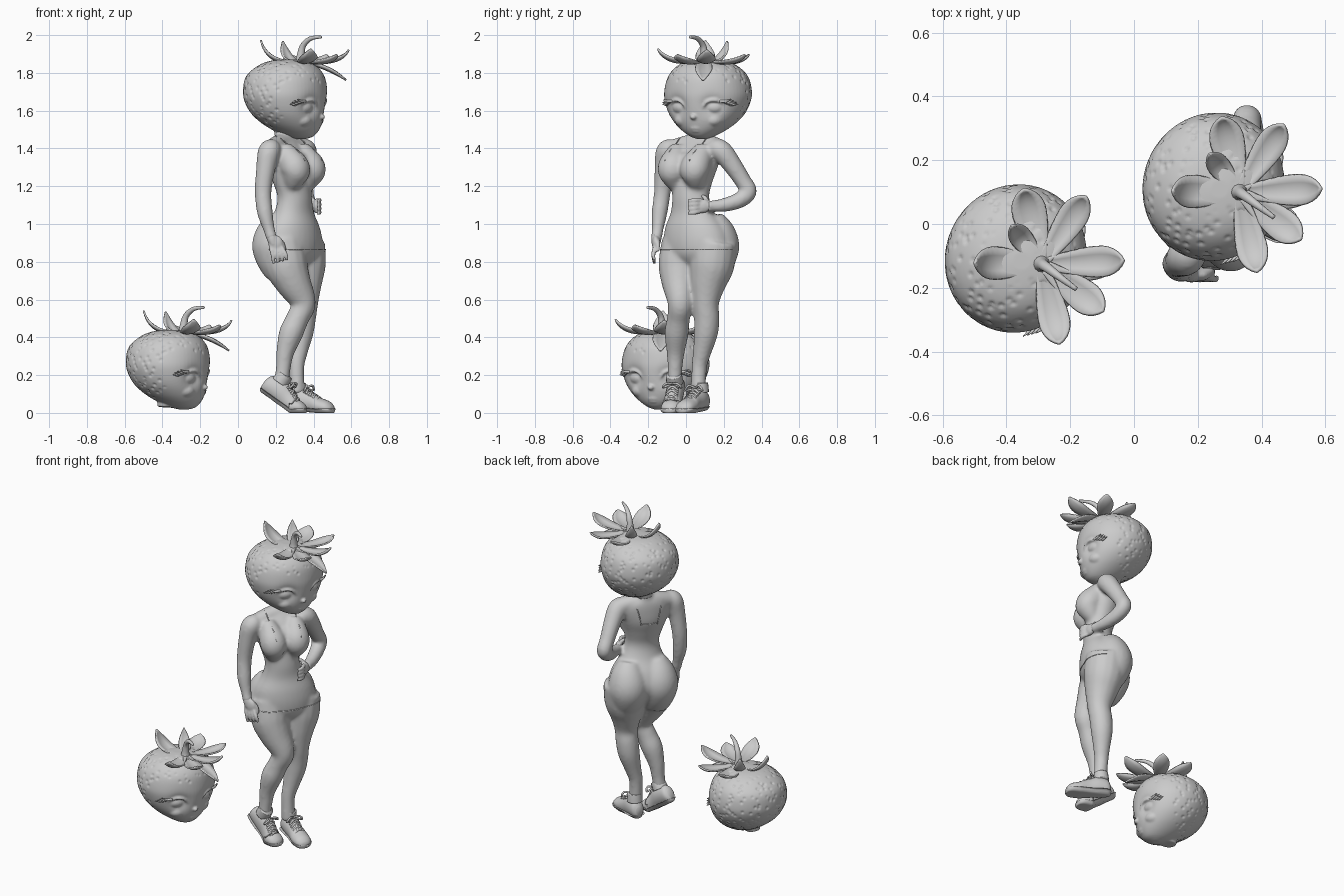
import bpy, bmesh, math, random
from mathutils import Vector, Matrix
from mathutils.bvhtree import BVHTree
from mathutils.kdtree import KDTree

random.seed(4)
if "Cube" in bpy.data.objects:
    bpy.data.objects.remove(bpy.data.objects["Cube"])

clay = bpy.data.materials.new("clay grey")
clay.use_nodes = True
clay.diffuse_color = (0.6, 0.6, 0.6, 1)
clay.node_tree.nodes["Principled BSDF"].inputs["Base Color"].default_value = (0.6, 0.6, 0.6, 1)


def frame(x, y, yaw):
    """Function mapping forward, left, up to world space."""
    m = Matrix.Translation((x, y, 0)) @ Matrix.Rotation(math.radians(yaw), 4, "Z")
    return lambda f, l, z: m @ Vector((f, l, z))


def spline(pts, n=5):
    """Catmull-Rom through tuples of any length."""
    p = [Vector(q) for q in pts]
    p = [p[0]] + p + [p[-1]]
    out = []
    for a, b, c, d in zip(p, p[1:], p[2:], p[3:]):
        for k in range(n):
            t = k / n
            out.append((b * 2 + (c - a) * t + (a * 2 - b * 5 + c * 4 - d) * t * t
                        + (b * 3 - a - c * 3 + d) * t ** 3) / 2)
    return out + [p[-1]]


def loft(bm, rings, sides=24):
    """Skin elliptical rings given as centre, axis, axis."""
    rows = []
    for c, a, b in rings:
        angles = [math.tau * k / sides for k in range(sides)]
        rows.append([bm.verts.new(c + a * math.cos(t) + b * math.sin(t)) for t in angles])
    for r, s in zip(rows, rows[1:]):
        for k in range(sides):
            j = (k + 1) % sides
            bm.faces.new((r[k], r[j], s[j], s[k]))
    bm.faces.new(rows[0])
    bm.faces.new(rows[-1])
    return [v for row in rows for v in row]


def limb(bm, pts, sides=16, n=5):
    path = spline(pts, n)
    rings = []
    for i, q in enumerate(path):
        t = (path[min(i + 1, len(path) - 1)] - path[max(i - 1, 0)]).to_3d()
        a = t.cross(Vector((1, 0.1, 0))).normalized()
        rings.append((q.to_3d(), a * q[3], t.normalized().cross(a) * q[3]))
    return loft(bm, rings, sides)


def ball(bm, centre, size, yaw=0):
    m = (Matrix.Translation(centre) @ Matrix.Rotation(math.radians(yaw), 4, "Z")
         @ Matrix.Diagonal((*size, 1)))
    bmesh.ops.create_uvsphere(bm, u_segments=24, v_segments=16, radius=1, matrix=m)


def finish(bm, name, voxel=0, smooth=6):
    bmesh.ops.recalc_face_normals(bm, faces=bm.faces)
    mesh = bpy.data.meshes.new(name)
    bm.to_mesh(mesh)
    bm.free()
    ob = bpy.data.objects.new(name, mesh)
    bpy.context.collection.objects.link(ob)
    if voxel:
        ob.modifiers.new("fuse", "REMESH").voxel_size = voxel
        soft = ob.modifiers.new("soften", "SMOOTH")
        soft.factor, soft.iterations = 0.5, smooth
        dg = bpy.context.evaluated_depsgraph_get()
        ob.data = bpy.data.meshes.new_from_object(ob.evaluated_get(dg))
        ob.modifiers.clear()
    ob.data.materials.clear()
    ob.data.materials.append(clay)
    for p in ob.data.polygons:
        p.use_smooth = True
    return ob


# Body: torso, bust, seat, legs and arms fused together
BODY_YAW = -35
turn = frame(0, 0, BODY_YAW)
bm = bmesh.new()
torso = [(.24, .085, 1.52, .045, .045), (.245, .08, 1.46, .048, .055), (.25, .07, 1.425, .065, .12),
         (.26, .055, 1.38, .085, .15), (.27, .04, 1.30, .098, .14), (.285, .03, 1.22, .09, .118),
         (.30, .025, 1.14, .084, .104), (.297, .035, 1.06, .094, .126), (.29, .05, .98, .126, .175),
         (.287, .06, .90, .14, .195), (.29, .06, .83, .125, .18), (.29, .06, .76, .07, .1)]
loft(bm, [(Vector(q[:3]), turn(q[3], 0, 0), turn(0, q[4], 0)) for q in spline(torso)], 32)
bust = [(.02, .085, 1.41, .04), (.055, .078, 1.35, .068), (.092, .072, 1.29, .079),
        (.08, .07, 1.24, .062), (.055, .066, 1.19, .035)]
seat = [(-.02, .08, 1.04, .06), (-.035, .09, .97, .1), (-.046, .094, .89, .119),
        (-.035, .094, .82, .108), (-.005, .09, .74, .085)]
for x, y, shape in ((.27, .04, bust), (.285, .06, seat)):
    for side in (-1, 1):
        limb(bm, [(*(Vector((x, y, 0)) + turn(f, side * l, z)), r) for f, l, z, r in shape], 24)
ball(bm, Vector((.27, .04, 1.31)) + turn(.07, 0, 0), (.05, .06, .07), BODY_YAW)
limb(bm, [(.17, -.09, 1.392, .05), (.245, .07, 1.43, .052), (.36, .18, 1.40, .05)])
limb(bm, [(.235, -.01, .90, .12), (.255, -.03, .78, .117), (.293, -.035, .69, .096),
          (.345, -.03, .58, .068), (.315, -.04, .50, .061), (.28, -.05, .42, .064),
          (.25, -.055, .32, .048), (.24, -.058, .24, .04), (.23, -.06, .16, .039)])
limb(bm, [(.34, .15, .90, .122), (.345, .135, .78, .121), (.35, .115, .68, .096), (.355, .105, .58, .07),
          (.345, .11, .50, .068), (.335, .105, .42, .064), (.32, .085, .32, .049),
          (.31, .07, .24, .041), (.315, .065, .10, .04)])
limb(bm, [(.19, -.07, 1.40, .05), (.165, -.10, 1.383, .06), (.148, -.115, 1.30, .052),
          (.133, -.125, 1.17, .045), (.143, -.14, 1.06, .042), (.165, -.15, .97, .031),
          (.18, -.158, .92, .031)])
limb(bm, [(.34, .14, 1.40, .05), (.36, .185, 1.388, .058), (.36, .24, 1.32, .052), (.355, .30, 1.23, .045),
          (.355, .33, 1.17, .046), (.367, .28, 1.125, .043), (.387, .2, 1.10, .037),
          (.40, .14, 1.095, .031), (.41, .11, 1.095, .03)])
body = finish(bm, "body", .009, 14)


# Hands: palm, four fingers and a thumb
bm = bmesh.new()
limb(bm, [(.17, -.153, .95, .026), (.18, -.157, .92, .027), (.19, -.16, .89, .022)])
ball(bm, (.2, -.16, .895), (.04, .02, .045))
limb(bm, [(.2, -.155, .92, .016), (.235, -.15, .895, .013), (.248, -.148, .855, .009)], 10)
for i in range(4):
    limb(bm, [(.174 + .018 * i, -.163, .88, .012), (.183 + .023 * i, -.173, .84, .0115),
              (.188 + .024 * i, -.168, .79 + .006 * i, .008)], 10)
finish(bm, "right_hand", .006, 3)
bm = bmesh.new()
limb(bm, [(.395, .16, 1.097, .028), (.402, .13, 1.095, .026), (.41, .10, 1.095, .022)])
ball(bm, (.413, .09, 1.095), (.02, .04, .037))
limb(bm, [(.4, .11, 1.115, .016), (.385, .1, 1.14, .012), (.37, .08, 1.15, .008)], 10)
for i in range(4):
    limb(bm, [(.415, .08, 1.07 + .018 * i, .012), (.432, .045, 1.06 + .022 * i, .0115),
              (.422, .01, 1.056 + .022 * i, .008)], 10)
finish(bm, "left_hand", .006, 3)

# Suit edges: thin cords laid on the skin
skin = BVHTree.FromPolygons([v.co for v in body.data.vertices],
                            [p.vertices[:] for p in body.data.polygons])


def cord(bm, points):
    limb(bm, [(*p, .003) for p in points], 6, 2)


bm = bmesh.new()
hem = []
for k in range(-16, 17):
    d = turn(math.cos(k * .1), math.sin(k * .1), 0)
    hem.append(skin.ray_cast(Vector((.29, .06, .865)) + d * .3, -d)[0])
cord(bm, hem)
straps = [[(-.14, side * .07, 1.27), (-.13, side * .075, 1.34), (-.09, side * .08, 1.40),
           (-.01, side * .085, 1.45), (.06, side * .085, 1.42), (.11, side * .08, 1.37),
           (.16, side * .078, 1.33)] for side in (-1, 1)]
back_edge = [(-.2, (k - 4) * .018, 1.27) for k in range(9)]
for line in (*straps, back_edge):
    cord(bm, [skin.find_nearest(Vector((.26, .05, 0)) + turn(*p))[0] for p in line])
finish(bm, "suit_edges")


# Shoes: a lofted upper, flat sole, collar and laces; heel may lift about the ball
def shoe(name, x, y, yaw, lift, heel):
    place = frame(x, y, yaw)
    pitch = Matrix.Rotation(math.radians(lift), 3, "Y")
    ball_of_foot = Vector((.12, 0, 0))
    bm = bmesh.new()
    outline = [(heel, .045, .03, .02), (heel + .02, .055, .052, .04), (0, .06, .062, .047),
               (.06, .048, .058, .046), (.12, .036, .045, .054), (.17, .028, .036, .05),
               (.195, .022, .022, .032), (.203, .02, .008, .01)]
    for grow, low, high in ((0, .008, 1), (.006, 0, .022)):
        rings = [(Vector((u, 0, z)), Vector((0, w + grow, 0)), Vector((0, 0, h + grow)))
                 for u, z, h, w in spline(outline)]
        for v in loft(bm, rings):
            v.co.z = min(max(v.co.z, low), high)
    limb(bm, [(-.02, .0, .10, .046), (-.02, 0, .13, .044), (-.02, 0, .15, .042)])
    for k in range(4):
        u, z = .035 + .022 * k, .115 - .011 * k
        for s in (-1, 1):
            limb(bm, [(u, -.032 * s, z - .012, .006), (u + .008, 0, z + .003, .006),
                      (u + .016, .032 * s, z - .018, .006)], 8, 3)
    for s in (-1, 1):
        limb(bm, [(.03, 0, .125, .006), (.05, s * .03, .14, .006), (.05, s * .05, .115, .006),
                  (.03, s * .01, .122, .006)], 8, 4)
    for v in bm.verts:
        if v.co.x < ball_of_foot.x:
            v.co = pitch @ (v.co - ball_of_foot) + ball_of_foot
        v.co = place(*v.co)
    return finish(bm, name)


shoe("right_shoe", .165, -.045, -13, 34, -.09)
shoe("left_shoe", .325, .07, -28, 4, -.07)

# Head: heart-shaped berry with sockets, eyes, nose, lips and a neck plug
HEAD_YAW = -22
head_at = frame(.25, .117, HEAD_YAW)
axis = frame(0, 0, HEAD_YAW)
bm = bmesh.new()
rings = [(1.872, .02, .03, .03), (1.862, .015, .1, .1), (1.835, .01, .158, .163), (1.78, 0, .208, .213),
         (1.70, 0, .222, .234), (1.64, .005, .215, .226), (1.58, .018, .192, .2), (1.53, .04, .157, .158),
         (1.49, .065, .115, .107), (1.462, .085, .068, .058), (1.449, .09, .02, .02)]
shell = loft(bm, [(head_at(q[1], 0, q[0]), axis(q[2], 0, 0), axis(0, q[3], 0))
                  for q in spline(rings)], 64)


def face_limb(bm, pts, sides=10):
    limb(bm, [(*head_at(*p[:3]), p[3]) for p in pts], sides, 4)


for side in (-1, 1):
    eye = head_at(.19, side * .1, 1.622)
    for v in shell:
        d = (v.co - eye).length
        v.co -= axis(.024, side * .01, 0) * math.exp(-(d / .05) ** 2)
    ball(bm, head_at(.146, side * .097, 1.617), (.038, .052, .036), HEAD_YAW + side * 26)
    ball(bm, head_at(.128, side * .08, 1.55), (.055, .055, .04), HEAD_YAW)
    face_limb(bm, [(.198, side * .045, 1.612, .006), (.2, side * .075, 1.647, .008),
                   (.182, side * .117, 1.655, .009), (.145, side * .157, 1.636, .008)])
ball(bm, head_at(.207, 0, 1.567), (.02, .018, .015), HEAD_YAW)
face_limb(bm, [(.15, -.05, 1.52, .003), (.178, -.025, 1.509, .009), (.184, 0, 1.51, .01),
               (.178, .025, 1.509, .009), (.15, .05, 1.52, .003)])
ball(bm, head_at(.172, 0, 1.493), (.014, .028, .009), HEAD_YAW)
limb(bm, [(.237, .088, 1.462, .046), (.24, .09, 1.51, .046), (.24, .09, 1.55, .046)])
head = finish(bm, "head", .0065, 3)

# Seed pits everywhere but on the face
COUNT = 360
tree = KDTree(COUNT)
for k in range(COUNT):
    z = 1 - (2 * k + 1) / COUNT
    a = k * 2.39996 + random.uniform(-.4, .4)
    s = math.sqrt(1 - z * z)
    f, l = s * math.cos(a), s * math.sin(a)
    if f < .25 or z > .3:
        tree.insert(head_at(f * .222, l * .236, 1.69 + z * .2), k)
tree.balance()
normals = [v.normal.copy() for v in head.data.vertices]
for v, n in zip(head.data.vertices, normals):
    d = tree.find(v.co)[2] / .014
    if d < 1:
        v.co -= n * .006 * (1 - d * d) ** 2

# Eyelashes
bm = bmesh.new()
for side in (-1, 1):
    for k in range(4):
        face_limb(bm, [(.168 - .011 * k, side * (.135 + .007 * k), 1.65 - .005 * k, .008),
                       (.16 - .011 * k, side * (.168 + .007 * k), 1.65 - .006 * k, .007),
                       (.145 - .011 * k, side * (.195 + .008 * k), 1.662 - .009 * k, .001)], 8)
lashes = finish(bm, "eyelashes")

# Leafy crown: cupped pointed leaves around a curved stem
bm = bmesh.new()
base = Vector((.33, .10, 1.866))
tips = [(.276, .33, 1.90, .05), (.467, .307, 1.90, .042), (.583, .11, 1.925, .045), (.52, -.045, 1.90, .047),
        (.385, -.145, 1.93, .045), (.125, .103, 1.975, .048), (.24, .215, 1.97, .03),
        (.575, .09, 1.765, .042)]
for x, y, z, width in tips:
    tip = Vector((x, y, z))
    out = (tip - base).to_2d().to_3d()
    across = out.cross(Vector((0, 0, 1))).normalized()
    bend = base + out * (.85 if z > 1.8 else .6) + Vector((0, 0, -.038))
    rows = []
    for k in range(13):
        t = k / 12
        c = base * (1 - t) ** 2 + bend * 2 * t * (1 - t) + tip * t * t
        swell = (.28 + .72 * math.sin(math.pi * t / 1.1) if t < .55
                 else 1 - ((t - .55) / .45) ** 1.8)
        rows.append([bm.verts.new(c + across * (width * swell + .001) * j / 2
                                  + Vector((0, 0, .004 * j * j * swell)))
                     for j in range(-2, 3)])
    for r, s in zip(rows, rows[1:]):
        for j in range(4):
            bm.faces.new((r[j], r[j + 1], s[j + 1], s[j]))
bmesh.ops.recalc_face_normals(bm, faces=bm.faces)
bmesh.ops.solidify(bm, geom=bm.faces[:], thickness=.009)
limb(bm, [(.33, .10, 1.85, .03), (.332, .098, 1.89, .021), (.345, .09, 1.945, .016),
          (.385, .06, 1.982, .012), (.44, .02, 1.99, .007)], 12)
crown = finish(bm, "leaf_crown")

# Spare head on the ground
for part in (head, lashes, crown):
    twin = part.copy()
    twin.name = "spare_" + part.name
    twin.location = (-.62, -.225, -1.432)
    bpy.context.collection.objects.link(twin)
